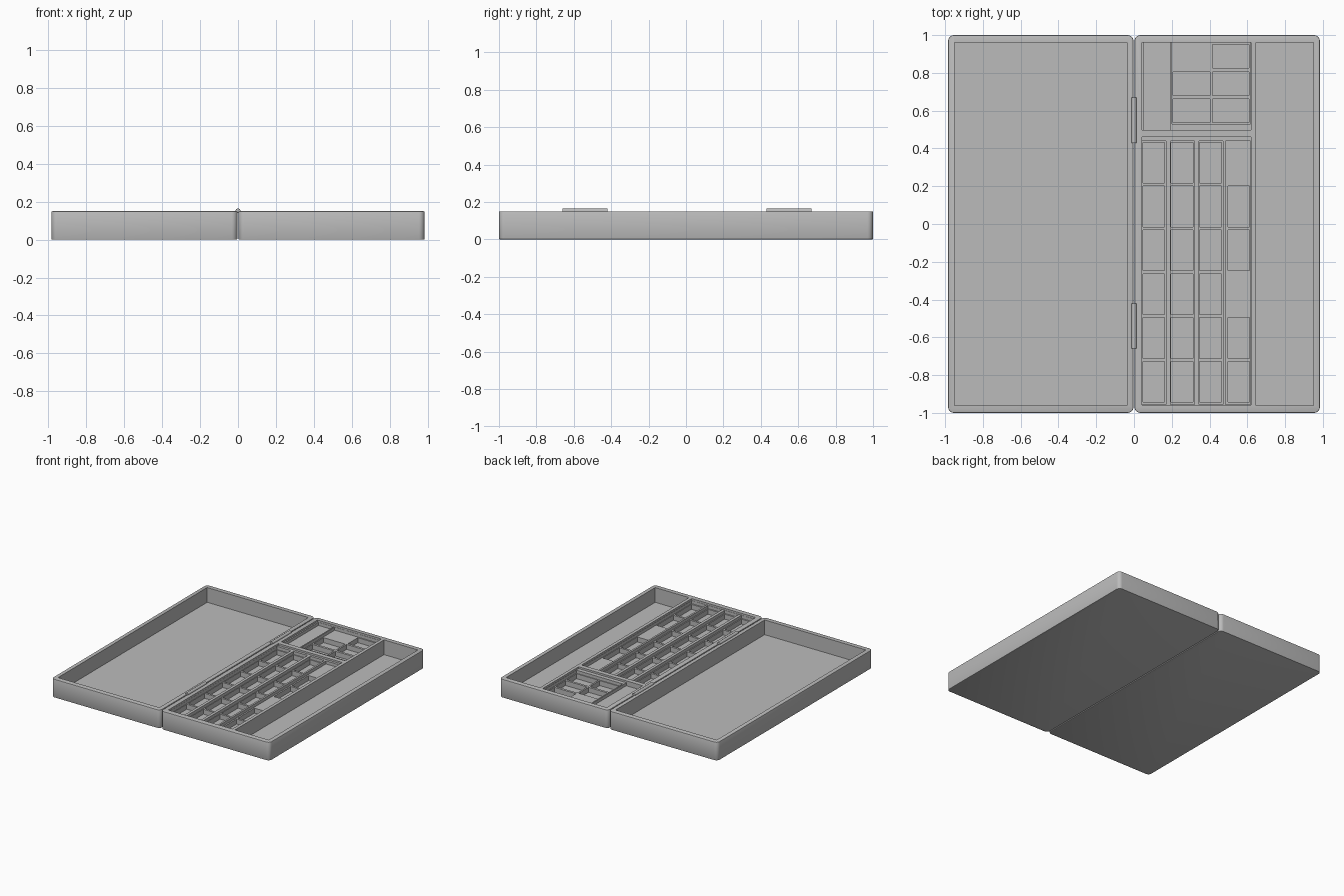
import bpy, bmesh
from mathutils import Matrix, Vector

cube = bpy.data.objects.get("Cube")
if cube:
    bpy.data.objects.remove(cube)

H, FLOOR = 0.15, 0.03


def material(name, value):
    m = bpy.data.materials.new(name)
    m.use_nodes = True
    colour = (value, value, value, 1)
    m.diffuse_color = colour
    m.node_tree.nodes["Principled BSDF"].inputs["Base Color"].default_value = colour
    return m


grey = material("plain grey", 0.5)


def add_object(name, bm, mat=grey):
    bmesh.ops.recalc_face_normals(bm, faces=bm.faces)
    mesh = bpy.data.meshes.new(name)
    bm.to_mesh(mesh)
    bm.free()
    ob = bpy.data.objects.new(name, mesh)
    bpy.context.collection.objects.link(ob)
    mesh.materials.append(mat)
    return ob


def add_box(bm, x0, x1, y0, y1, z0, z1):
    size = Vector((x1 - x0, y1 - y0, z1 - z0))
    centre = Vector((x0 + x1, y0 + y1, z0 + z1)) / 2
    bmesh.ops.create_cube(bm, size=1, matrix=Matrix.Translation(centre) @ Matrix.Diagonal(size.to_4d()))


def carve(target, name, rects, depth):
    """Cut a set of rectangles down to one level."""
    bm = bmesh.new()
    for x0, x1, y0, y1 in rects:
        add_box(bm, x0, x1, y0, y1, depth, H + 0.1)
    cutter = add_object(name, bm)
    cutter.hide_render = True
    cutter.hide_viewport = True
    cutter.display_type = 'WIRE'
    mod = target.modifiers.new(name, 'BOOLEAN')
    mod.operation = 'DIFFERENCE'
    mod.solver = 'EXACT'
    mod.object = cutter


def half_case(name, x0, x1):
    """Solid block with rounded uprights and a softened bottom edge."""
    bm = bmesh.new()
    add_box(bm, x0, x1, -1, 1, 0, H)
    uprights = [e for e in bm.edges if abs(e.verts[0].co.z - e.verts[1].co.z) > 0.1]
    bmesh.ops.bevel(bm, geom=uprights, offset=0.03, segments=5, profile=0.5, affect='EDGES')
    rim = [e for e in bm.edges if abs(e.verts[0].co.z - e.verts[1].co.z) < 0.01]
    bmesh.ops.bevel(bm, geom=rim, offset=0.005, segments=2, profile=0.5, affect='EDGES')
    return add_object(name, bm)


# Open lid tray
lid = half_case("lid_tray", -0.984, -0.003)
carve(lid, "lid_cavity", [(-0.95, -0.037, -0.96, 0.96)], FLOOR)

# Base tray with a long open compartment and the sectioned part
base = half_case("base_tray", 0.003, 0.984)
carve(base, "long_compartment", [(0.645, 0.95, -0.96, 0.96)], FLOOR)
carve(base, "section_recesses", [(0.042, 0.619, -0.957, 0.46), (0.042, 0.619, 0.498, 0.962)], 0.135)

# Column channels and the two upper channels
columns = [0.045 + 0.15 * i for i in range(4)]
channels = [(x - 0.002, x + 0.125, -0.955, 0.44) for x in columns[:3]]
channels += [(0.485, 0.617, -0.955, 0.44), (0.053, 0.19, 0.498, 0.96), (0.2, 0.617, 0.53, 0.96)]
carve(base, "channels", channels, 0.11)

# Pockets in the channels
pockets = []
for c, x in enumerate(columns):
    for row in range(6):
        if c == 3 and row in (0, 3):
            continue
        top = 0.432 - 0.232 * row
        pockets.append((x + 0.002, x + 0.117, top - 0.215, top))
for c in range(2):
    for row in range(3):
        if c == 0 and row == 2:
            continue
        x, y = 0.207 + 0.208 * c, 0.537 + 0.144 * row
        pockets.append((x, x + 0.195, y, y + 0.125))
carve(base, "pockets", pockets, 0.07)

# Hinge barrels between the halves
for side, y in (("back", 0.55), ("front", -0.54)):
    bm = bmesh.new()
    bmesh.ops.create_cone(bm, cap_ends=True, segments=16, radius1=0.013, radius2=0.013, depth=0.24,
                          matrix=Matrix.Translation((0, y, 0.152)) @ Matrix.Rotation(1.5708, 4, 'X'))
    add_object(side + "_hinge", bm)

# Smooth shading on the rounded parts
for ob in bpy.data.objects:
    if ob.name.endswith(("_tray", "_hinge")):
        bpy.ops.object.select_all(action='DESELECT')
        ob.select_set(True)
        bpy.context.view_layer.objects.active = ob
        bpy.ops.object.shade_smooth_by_angle()
